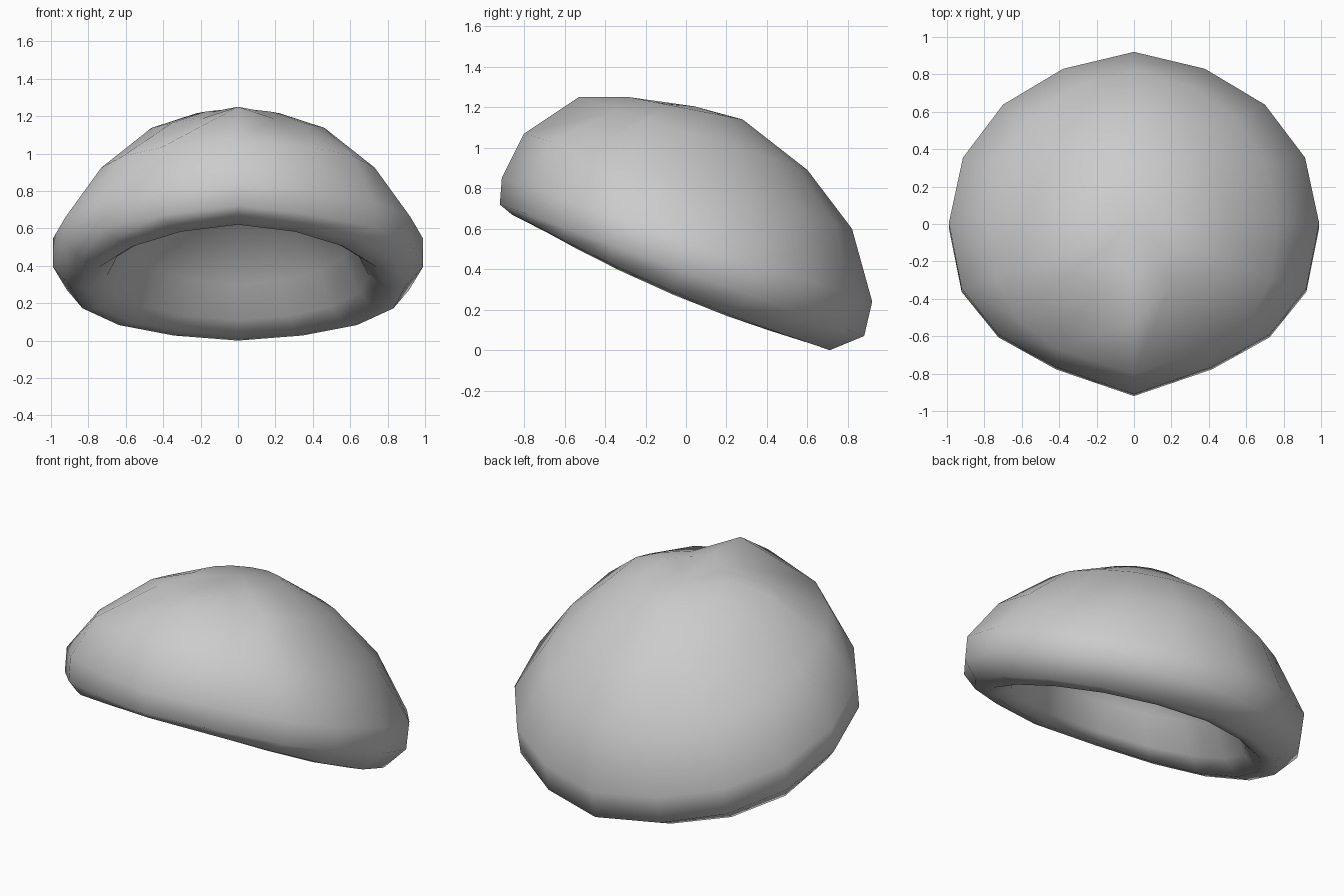
import bpy, bmesh, math

if "Cube" in bpy.data.objects:
    bpy.data.objects.remove(bpy.data.objects["Cube"])

SEGMENTS = 16

felt = bpy.data.materials.new("grey felt")
felt.diffuse_color = (0.6, 0.6, 0.6, 1)
felt.use_nodes = True
felt.node_tree.nodes["Principled BSDF"].inputs["Base Color"].default_value = felt.diffuse_color

# Tilted oval rings: front y, front z, back y, back z,
# half width, side sag, front pinch, front fullness
RINGS = [
    (-0.36, 0.90, 0.32, 0.60, 0.36, 0.0, 0.0, 1.0),    # lining crown
    (-0.58, 0.77, 0.51, 0.30, 0.61, 0.0, 0.0, 1.0),    # lining wall
    (-0.65, 0.625, 0.56, 0.11, 0.70, 0.02, 0.0, 1.0),  # opening edge
    (-0.76, 0.62, 0.63, 0.03, 0.80, 0.05, 0.6, 1.0),   # underside of rim
    (-0.86, 0.67, 0.71, 0.00, 0.90, 0.04, 1.2, 0.95),  # bottom of rim
    (-0.92, 0.72, 0.88, 0.07, 0.99, 0.0, 1.9, 0.9),    # rim
    (-0.91, 0.85, 0.92, 0.24, 0.99, 0.0, 1.9, 0.9),    # lower wall
    (-0.80, 1.07, 0.82, 0.60, 0.77, 0.0, 2.0, 0.65),   # upper wall
    (-0.53, 1.25, 0.60, 0.89, 0.50, 0.0, 7.0, 1.0),    # shoulder
    (-0.28, 1.25, 0.28, 1.14, 0.24, 0.0, 6.0, 1.0),    # crown
]


def add_ring(bm, fy, fz, by, bz, half_width, sag, pinch, full):
    verts = []
    for i in range(SEGMENTS):
        a = 2 * math.pi * i / SEGMENTS
        s, c = math.sin(a), math.cos(a)
        x = half_width * c
        if s < 0:                       # draw the front to a soft point
            s = -abs(s) ** (1 + pinch * s ** 6)
            x = math.copysign(half_width * abs(c) ** full, c) if abs(c) > 1e-6 else 0
        else:
            s = s ** (1 + 0.5 * s ** 6)
        y = (fy + by) / 2 + (by - fy) / 2 * s
        z = (fz + bz) / 2 + (bz - fz) / 2 * s - sag * c * c
        verts.append(bm.verts.new((x, y, z)))
    return verts


def cap(bm, ring, y, z):
    tip = bm.verts.new((0, y, z))
    for i in range(SEGMENTS):
        bm.faces.new((ring[i], ring[(i + 1) % SEGMENTS], tip))


# Soft cap: lining, rolled rim and crown as one skin
bm = bmesh.new()
rings = [add_ring(bm, *r) for r in RINGS]
for low, high in zip(rings, rings[1:]):
    for i in range(SEGMENTS):
        j = (i + 1) % SEGMENTS
        bm.faces.new((low[i], low[j], high[j], high[i]))
cap(bm, rings[0], -0.03, 0.82)
cap(bm, rings[-1], 0.04, 1.205)
bmesh.ops.recalc_face_normals(bm, faces=bm.faces)
for f in bm.faces:
    f.smooth = True

mesh = bpy.data.meshes.new("soft_cap")
bm.to_mesh(mesh)
bm.free()
mesh.materials.append(felt)
bpy.context.collection.objects.link(bpy.data.objects.new("soft_cap", mesh))
